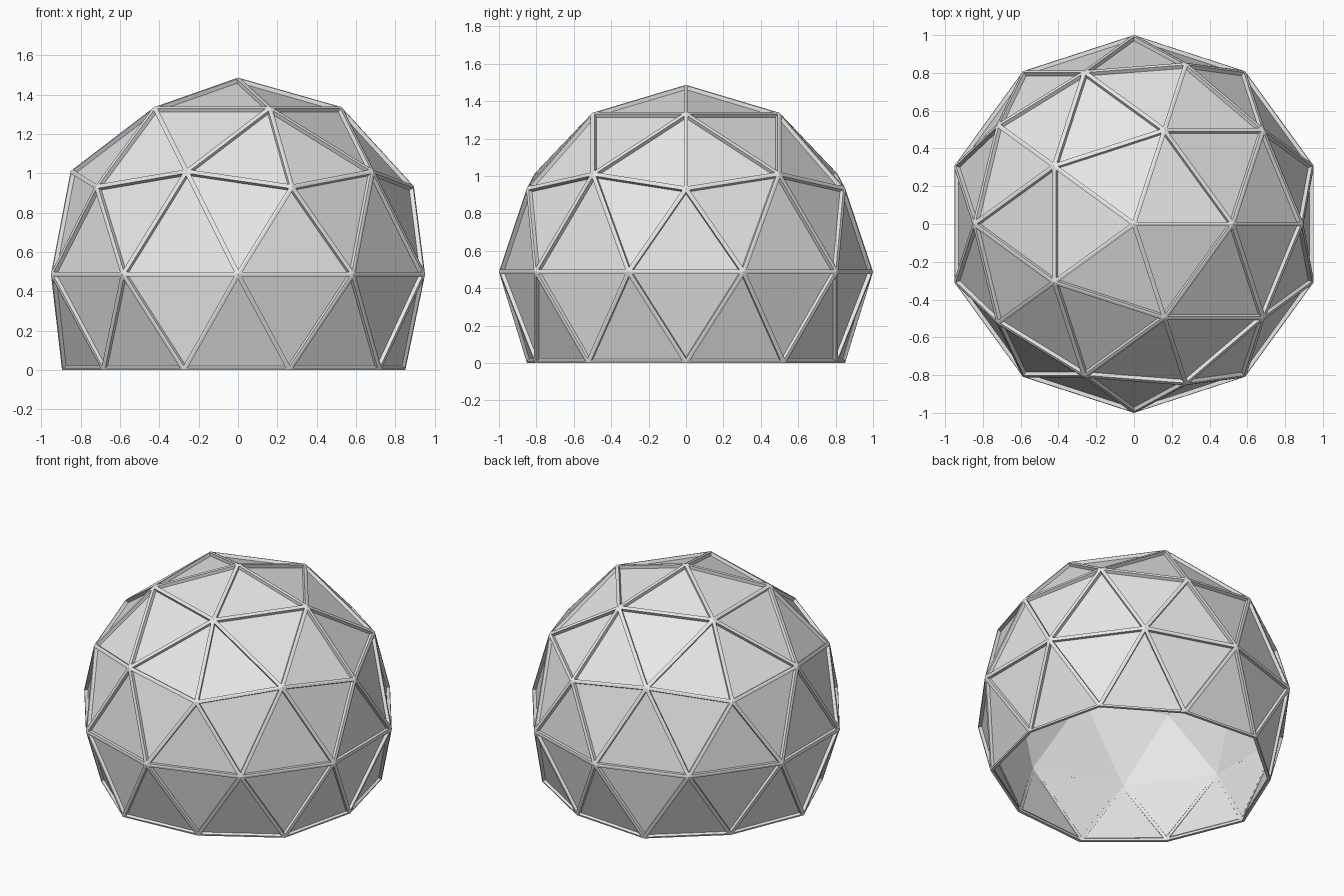
import bpy
import bmesh

cube = bpy.data.objects.get("Cube")
if cube:
    bpy.data.objects.remove(cube, do_unlink=True)

BASE = -0.487      # floor height below the sphere centre
INSET = 0.012      # half width of a strut
INNER = 0.978      # scale of the recessed panel layer

grey = bpy.data.materials.new("light grey")
grey.use_nodes = True
colour = (0.8, 0.8, 0.8, 1)
grey.diffuse_color = colour
grey.node_tree.nodes["Principled BSDF"].inputs["Base Color"].default_value = colour


def dome():
    """Faceted sphere with its lower cap removed and the rim levelled."""
    bm = bmesh.new()
    bmesh.ops.create_icosphere(bm, subdivisions=2, radius=1)
    cap = [v for v in bm.verts if v.co.z < -0.6]
    bmesh.ops.delete(bm, geom=cap, context='VERTS')
    for v in bm.verts:
        if v.co.z < -0.3:
            v.co.z = BASE
    return bm


def shrink(verts):
    """Move a layer inward but keep the rim on the floor."""
    for v in verts:
        on_rim = abs(v.co.z - BASE) < 0.001
        v.co *= INNER
        if on_rim:
            v.co.z = BASE


def add_object(name, bm):
    for f in bm.faces:
        f.smooth = False
    mesh = bpy.data.meshes.new(name)
    bm.to_mesh(mesh)
    bm.free()
    mesh.materials.append(grey)
    obj = bpy.data.objects.new(name, mesh)
    obj.location.z = -BASE
    bpy.context.collection.objects.link(obj)
    return obj


# Recessed triangular panels
panels = dome()
shrink(panels.verts)
add_object("dome_panels", panels)

# Raised struts along every panel edge
struts = dome()
centres = list(struts.faces)
bmesh.ops.inset_individual(struts, faces=centres, thickness=INSET, use_even_offset=True)
bmesh.ops.delete(struts, geom=centres, context='FACES')
layer = bmesh.ops.extrude_face_region(struts, geom=list(struts.faces), use_keep_orig=True)
shrink([g for g in layer["geom"] if isinstance(g, bmesh.types.BMVert)])

# The panels already form the inside skin, so drop the hidden strut backs
backs = [g for g in layer["geom"] if isinstance(g, bmesh.types.BMFace)]
bmesh.ops.recalc_face_normals(struts, faces=list(struts.faces))
bmesh.ops.delete(struts, geom=backs, context='FACES_ONLY')
add_object("dome_struts", struts)
